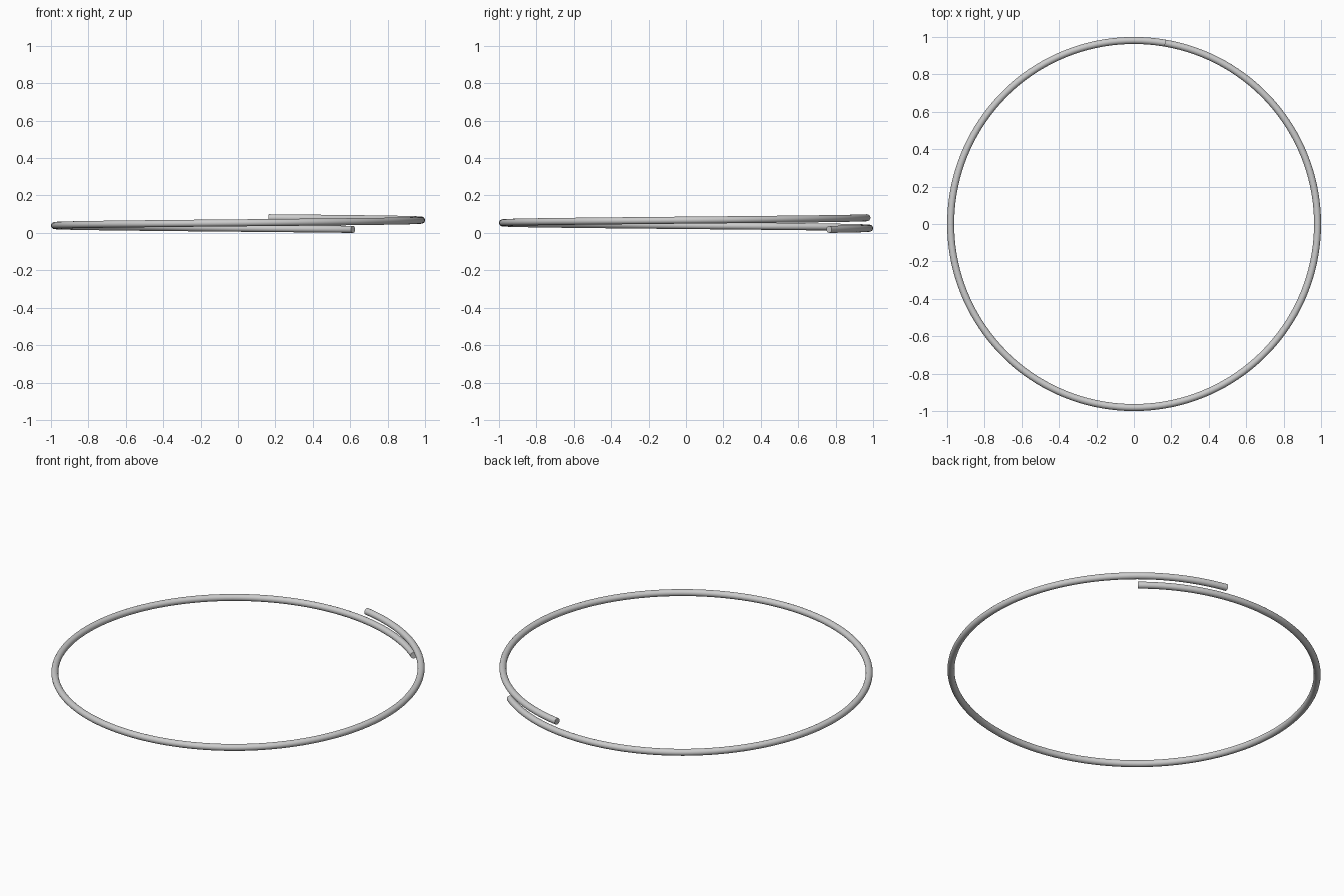
import bpy, bmesh
from math import sin, cos, radians, pi

if "Cube" in bpy.data.objects:
    bpy.data.objects.remove(bpy.data.objects["Cube"])

TUBE = 0.0187                      # wire radius
R = 1.0 - TUBE                     # coil centreline radius
A0, A1 = radians(51.2), radians(440.3)
Z0, Z1 = TUBE, 0.081
STEPS, SIDES = 160, 20

# Sweep a round section along a slightly rising, overlapping coil
bm = bmesh.new()
rings = []
for i in range(STEPS + 1):
    t = i / STEPS
    a = A0 + (A1 - A0) * t
    z = Z0 + (Z1 - Z0) * t
    ring = []
    for j in range(SIDES):
        b = 2 * pi * j / SIDES
        r = R + TUBE * cos(b)
        ring.append(bm.verts.new((r * cos(a), r * sin(a), z + TUBE * sin(b))))
    rings.append(ring)
for r0, r1 in zip(rings, rings[1:]):
    for j in range(SIDES):
        k = (j + 1) % SIDES
        bm.faces.new((r0[j], r0[k], r1[k], r1[j]))

# Flat cut ends
bm.faces.new(rings[0])
bm.faces.new(rings[-1])
bmesh.ops.recalc_face_normals(bm, faces=bm.faces)

mesh = bpy.data.meshes.new("split_ring")
bm.to_mesh(mesh)
bm.free()
obj = bpy.data.objects.new("split_ring", mesh)
bpy.context.collection.objects.link(obj)
bpy.context.view_layer.objects.active = obj
obj.select_set(True)
bpy.ops.object.shade_smooth_by_angle(angle=radians(40))
